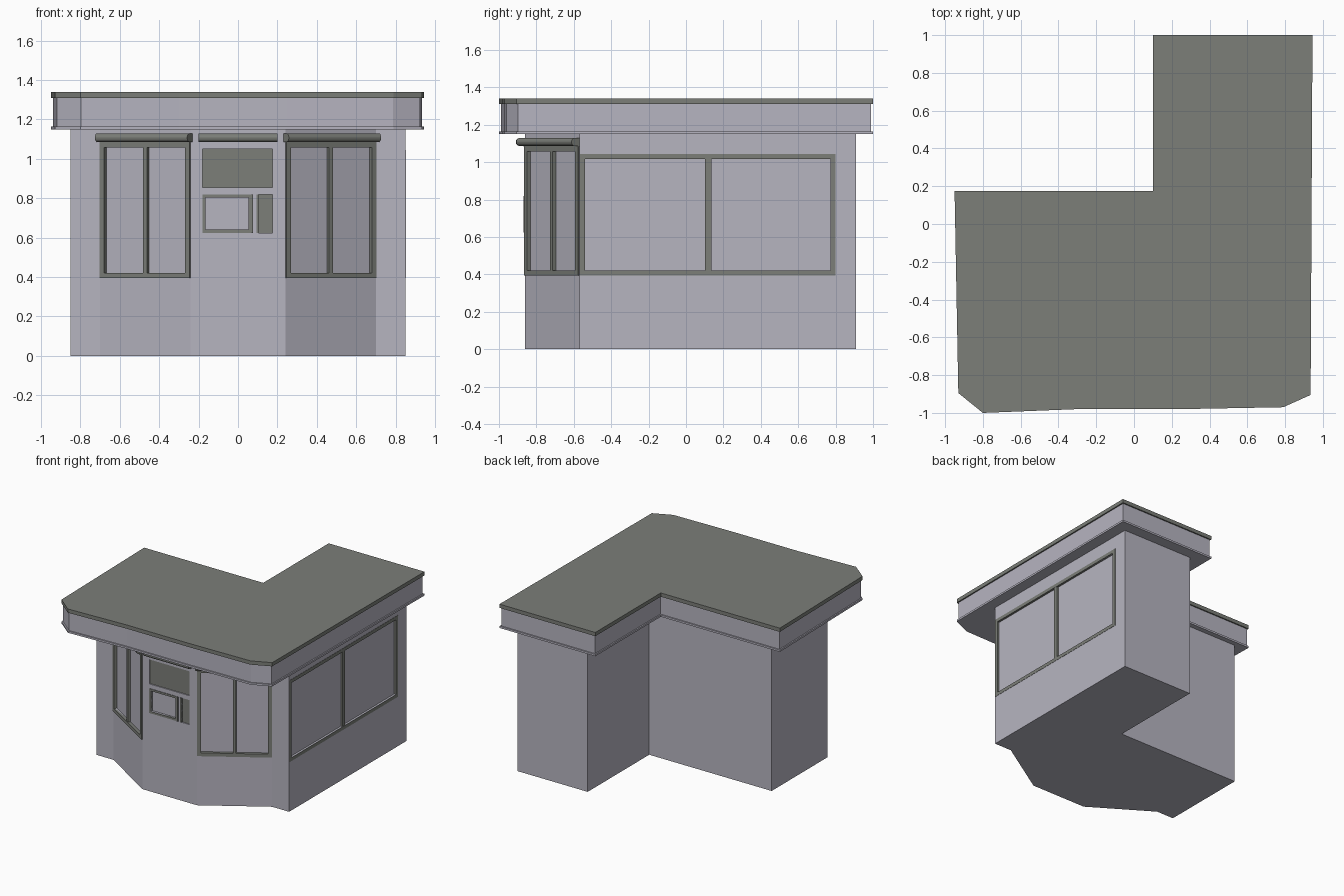
import bpy, bmesh, math
from mathutils import Vector

if "Cube" in bpy.data.objects:
    bpy.data.objects.remove(bpy.data.objects["Cube"])

Z = Vector((0, 0, 1))
trim = bpy.data.materials.new("trim_grey_green")
trim.diffuse_color = (0.2, 0.21, 0.19, 1)
trim.use_nodes = True
trim.node_tree.nodes["Principled BSDF"].inputs["Base Color"].default_value = trim.diffuse_color
wall = bpy.data.materials.new("wall_grey")
wall.diffuse_color = (0.47, 0.46, 0.53, 1)
wall.use_nodes = True
wall.node_tree.nodes["Principled BSDF"].inputs["Base Color"].default_value = wall.diffuse_color


def finish(name, bm, mat):
    bmesh.ops.recalc_face_normals(bm, faces=bm.faces)
    me = bpy.data.meshes.new(name)
    bm.to_mesh(me)
    bm.free()
    ob = bpy.data.objects.new(name, me)
    bpy.context.collection.objects.link(ob)
    me.materials.append(mat)
    return ob


def extrude(bm, pts, vec):
    f = bm.faces.new([bm.verts.new(p) for p in pts])
    r = bmesh.ops.extrude_face_region(bm, geom=[f])
    vs = [g for g in r["geom"] if isinstance(g, bmesh.types.BMVert)]
    bmesh.ops.translate(bm, verts=vs, vec=vec)
    if f.is_valid is False or len(f.link_loops if hasattr(f, "link_loops") else f.loops) == 0:
        return


def prism(name, outline, z0, z1, mat):
    bm = bmesh.new()
    lo = [bm.verts.new((x, y, z0)) for x, y in outline]
    hi = [bm.verts.new((x, y, z1)) for x, y in outline]
    bridge(bm, lo, hi)
    return finish(name, bm, mat)


def bridge(bm, a, b):
    """Closed solid between two matching vertex loops."""
    bm.faces.new(a[::-1])
    bm.faces.new(b)
    n = len(a)
    for i in range(n):
        j = (i + 1) % n
        bm.faces.new((a[i], a[j], b[j], b[i]))


class Plane:
    """Wall plane: u runs along the wall, d outwards, z up."""
    def __init__(self, a, b):
        self.o = Vector((*a, 0))
        v = Vector((*b, 0)) - self.o
        self.len = v.length
        self.u = v.normalized()
        self.n = self.u.cross(Z)

    def pt(self, u, d, z):
        return self.o + self.u * u + self.n * d + Z * z

    def sweep(self, bm, section, u0, u1):
        bridge(bm, [bm.verts.new(self.pt(u0, d, z)) for d, z in section],
               [bm.verts.new(self.pt(u1, d, z)) for d, z in section])

    def box(self, bm, u0, u1, z0, z1, d0, d1):
        self.sweep(bm, [(d0, z0), (d1, z0), (d1, z1), (d0, z1)], u0, u1)


def inset(outline, t):
    """Mitred inward offset of a counter-clockwise outline."""
    res = []
    for i, p in enumerate(outline):
        p = Vector(p)
        e1 = (p - Vector(outline[i - 1])).normalized()
        e2 = (Vector(outline[(i + 1) % len(outline)]) - p).normalized()
        n1, n2 = Vector((-e1.y, e1.x)), Vector((-e2.y, e2.x))
        res.append(tuple(p + (n1 + n2) * t / (1 + n1.dot(n2))))
    return res


# wall planes
front = Plane((-0.24, -0.86), (0.24, -0.86))
bay_l = Plane((-0.70, -0.57), (-0.24, -0.86))
bay_r = Plane((0.24, -0.86), (0.70, -0.57))
side = Plane((0.85, -0.57), (0.85, 0.91))
L = bay_l.len
DEEP = -0.015
cut = bmesh.new()


def window(name, pl, u0, u1, z0, z1, w, top, mullion=None, out=0.006):
    """Recessed pane cut in the wall plus a bar frame around it."""
    pl.box(cut, u0 + w, u1 - w, z0 + w, z1 - top, DEEP, 0.05)
    bm = bmesh.new()
    for a, b, c, d in ((u0, u1, z0, z0 + w), (u0, u1, z1 - top, z1),
                       (u0, u0 + w, z0 + w, z1 - top), (u1 - w, u1, z0 + w, z1 - top)):
        pl.box(bm, a, b, c, d, DEEP, out)
    if mullion:
        pl.box(bm, *mullion, z0 + w, z1 - top, DEEP - 0.002, out - 0.002)
    finish(name, bm, trim)


# windows
window("side_window_frame", side, 0.002, 1.37, 0.395, 1.045, 0.027, 0.027, (0.672, 0.705), 0.002)
for nm, pl in (("left", bay_l), ("right", bay_r)):
    window(nm + "_bay_frame", pl, 0.002, L - 0.002, 0.395, 1.09, 0.027, 0.032,
           (L / 2 - 0.012, L / 2 + 0.012), 0.008)

# service hatch in the centre panel
window("hatch_frame", front, 0.06, 0.31, 0.625, 0.82, 0.016, 0.016, None, 0.004)
bm = bmesh.new()
for a, b, c, d in ((0.06, 0.415, 0.855, 1.05), (0.345, 0.415, 0.625, 0.82)):
    front.box(cut, a, b, c, d, DEEP, 0.05)
    front.box(bm, a, b, c, d, DEEP - 0.005, -0.008)
finish("sign_and_side_panels", bm, trim)
bm = bmesh.new()
front.box(bm, 0.308, 0.316, 0.625, 0.82, DEEP, 0.01)
front.box(bm, 0.335, 0.345, 0.625, 0.82, DEEP, 0.006)
finish("hatch_rails", bm, trim)

# rolled awnings
roll = [(0, 1.085)]
roll += [(0.028 + 0.022 * math.cos(math.radians(a)), 1.108 + 0.022 * math.sin(math.radians(a)))
         for a in range(-90, 91, 20)]
roll += [(0, 1.13)]
for nm, pl, a, b in (("left", bay_l, 0, L + 0.01), ("right", bay_r, -0.01, L),
                     ("centre", front, 0.04, 0.44)):
    bm = bmesh.new()
    pl.sweep(bm, roll, a, b)
    finish(nm + "_awning", bm, trim)

# L-shaped walls with the angled front bay
walls = prism("walls", [(0.85, 0.91), (0.23, 0.91), (0.23, 0.135), (-0.85, 0.135),
                        (-0.85, -0.57), (-0.70, -0.57), (-0.24, -0.86), (0.24, -0.86),
                        (0.70, -0.57), (0.85, -0.57)], 0, 1.155, wall)
cutter = finish("opening_cutter", cut, wall)
cutter.hide_render = True
mod = walls.modifiers.new("openings", "BOOLEAN")
mod.object = cutter
mod.operation = "DIFFERENCE"
mod.solver = "EXACT"
bpy.context.view_layer.objects.active = walls
bpy.ops.object.modifier_apply(modifier=mod.name)
bpy.data.objects.remove(cutter)

# overhanging roof: lower lip, recessed fascia, cap
roof = [(0.945, 1.0), (0.10, 1.0), (0.10, 0.175), (-0.95, 0.175), (-0.93, -0.895),
        (-0.80, -1.0), (-0.30, -0.98), (0.25, -0.98), (0.79, -0.97), (0.935, -0.905)]
prism("roof_lip", roof, 1.15, 1.165, wall)
prism("roof_fascia", inset(roof, 0.01), 1.165, 1.31, wall)
prism("roof_cap", roof, 1.31, 1.34, trim)
